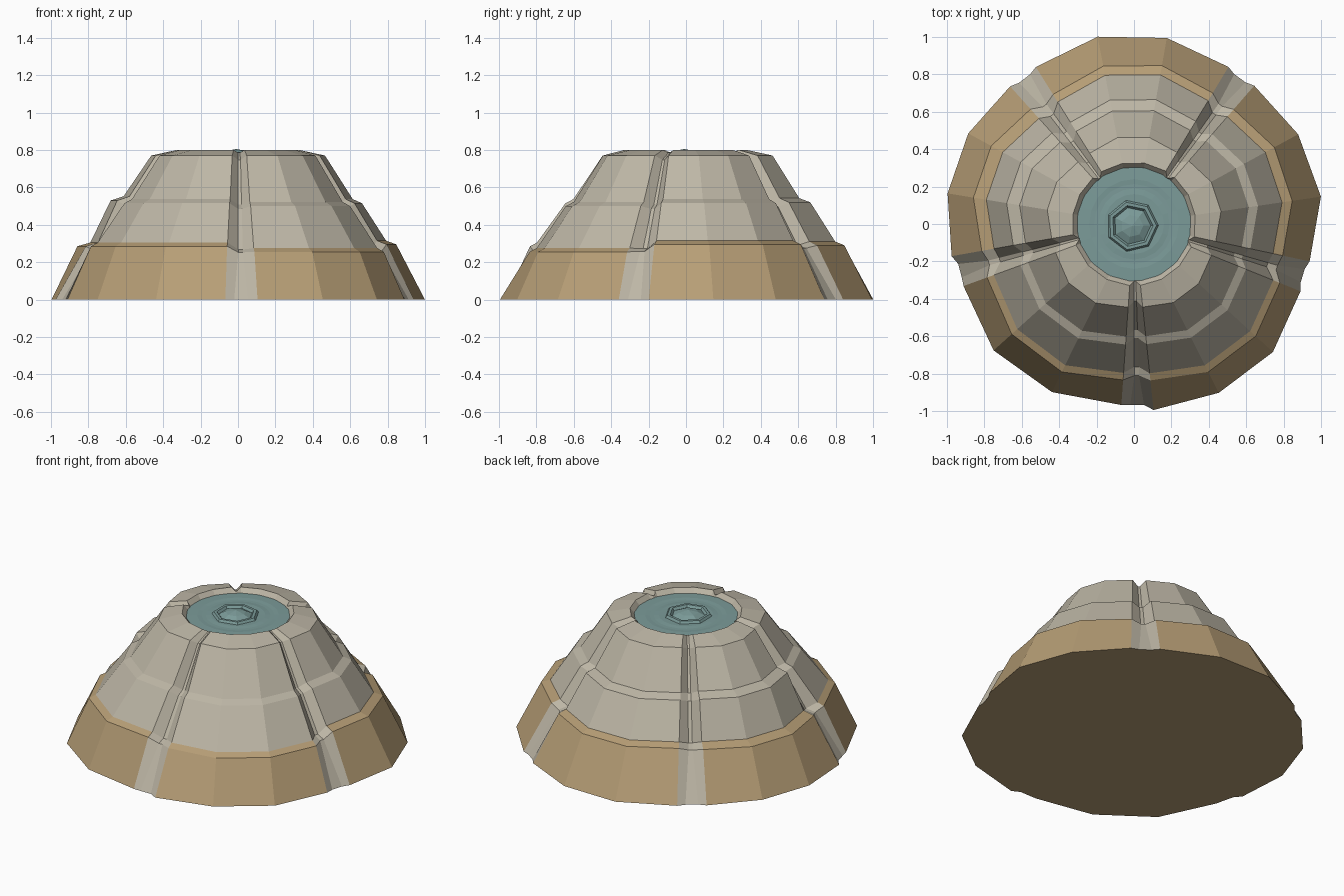
import bpy, bmesh
from math import sin, cos, radians

cube = bpy.data.objects.get("Cube")
if cube:
    bpy.data.objects.remove(cube, do_unlink=True)


def material(name, rgb):
    m = bpy.data.materials.new(name)
    m.use_nodes = True
    m.diffuse_color = (*rgb, 1)
    m.node_tree.nodes["Principled BSDF"].inputs["Base Color"].default_value = (*rgb, 1)
    return m


sand = material("sand", (0.47, 0.34, 0.18))
stone = material("pale stone", (0.51, 0.47, 0.38))
water = material("teal water", (0.20, 0.33, 0.32))


def polar(angle, r, z):
    return (r * cos(radians(angle)), r * sin(radians(angle)), z)


def finish(name, bm, mats):
    bmesh.ops.recalc_face_normals(bm, faces=bm.faces)
    mesh = bpy.data.meshes.new(name)
    bm.to_mesh(mesh)
    bm.free()
    for m in mats:
        mesh.materials.append(m)
    obj = bpy.data.objects.new(name, mesh)
    bpy.context.collection.objects.link(obj)
    return obj


def bridge(bm, columns):
    """Skin neighbouring columns of a closed ring; yields (column, row, face)."""
    n = len(columns)
    for i in range(n):
        a, b = columns[i], columns[(i + 1) % n]
        for k in range(len(a) - 1):
            yield i, k, bm.faces.new((a[k], b[k], b[k + 1], a[k + 1]))


# Tier shape of each sector: (outer radius, inner radius, height) of both ledges
LEDGES = [
    ((0.885, 0.845, 0.255), (0.68, 0.635, 0.50)),
    ((0.855, 0.80, 0.295), (0.67, 0.62, 0.515)),
    ((0.86, 0.81, 0.29), (0.675, 0.615, 0.52)),
    ((0.87, 0.80, 0.285), (0.69, 0.62, 0.53)),
    ((0.88, 0.84, 0.285), (0.68, 0.635, 0.515)),
]
# Base radius at the four corners of each sector
BASE = [
    (1.0, 1.01, 1.01, 0.96),
    (0.96, 1.01, 1.0, 0.98),
    (0.98, 1.01, 1.02, 0.99),
    (0.99, 1.01, 1.01, 0.99),
    (0.97, 1.01, 1.0, 0.97),
]
START = [276, 348, 59, 132, 200]
END = [338, 409, 122, 190, 266]


def profile(sector, corner):
    (a, b, h), (c, d, g) = LEDGES[sector]
    k = 0.95 if corner in (0, 3) else 1.0
    return [(BASE[sector][corner], 0), (a * k, h), (b * k, h + 0.02),
            (c * k, g), (d * k, g + 0.022), (0.47 * k, 0.77),
            (0.33, 0.80), (0.30, 0.765), (0.295, 0.74)]


# Terraced mound with five V-shaped channels between its sectors
DEPTH = [0.02, 0.035, 0.045, 0.045, 0.045, 0.045, 0.03, 0, 0]
bm = bmesh.new()
columns, in_channel = [], []
for s in range(5):
    span = END[s] - START[s]
    for c in range(4):
        angle = START[s] + span * c / 3
        columns.append([bm.verts.new(polar(angle, r, z)) for r, z in profile(s, c)])
        in_channel.append(c == 3)
    # channel floor, sunk below the two neighbouring sector edges
    nxt = (s + 1) % 5
    gap = (START[nxt] - END[s]) % 360
    for side in (-1, 1):
        column = []
        for row, (p, q) in enumerate(zip(profile(s, 3), profile(nxt, 0))):
            half = gap * (0.22 if row == 0 else 0.09)
            r = (p[0] + q[0]) / 2 - DEPTH[row] * 0.8
            z = (p[1] + q[1]) / 2 - (DEPTH[row] * 0.5 if row else 0)
            column.append(bm.verts.new(polar(END[s] + gap / 2 + side * half, r, z)))
        columns.append(column)
        in_channel.append(True)

for i, row, face in bridge(bm, columns):
    face.material_index = 0 if row < 2 and not in_channel[i] else 1
bm.faces.new([c[0] for c in columns]).material_index = 0
bm.faces.new([c[-1] for c in columns]).material_index = 1
finish("terraced_mound", bm, [sand, stone])

# Pool surface with faint ripples
bm = bmesh.new()
RIPPLES = [(0.308, 0.772), (0.24, 0.774), (0.20, 0.771), (0.16, 0.775), (0.10, 0.773)]
columns = [[bm.verts.new(polar(i * 18, r, z)) for r, z in RIPPLES] for i in range(20)]
list(bridge(bm, columns))
bm.faces.new([c[-1] for c in columns])
bm.faces.new([c[0] for c in columns])
finish("pool_water", bm, [water])

# Seven-sided ripple ring around a small faceted swell
bm = bmesh.new()
SWELL = [(0.145, 0.768), (0.13, 0.788), (0.112, 0.788), (0.10, 0.774), (0.06, 0.793)]
columns = [[bm.verts.new(polar(258 + i * 360 / 7, r, z)) for r, z in SWELL] for i in range(7)]
list(bridge(bm, columns))
peak = bm.verts.new((0, 0, 0.805))
for i in range(7):
    bm.faces.new((columns[i][-1], columns[(i + 1) % 7][-1], peak))
bm.faces.new([c[0] for c in columns])
swell = finish("pool_swell", bm, [water])
swell.location = (-0.01, -0.01, 0)
